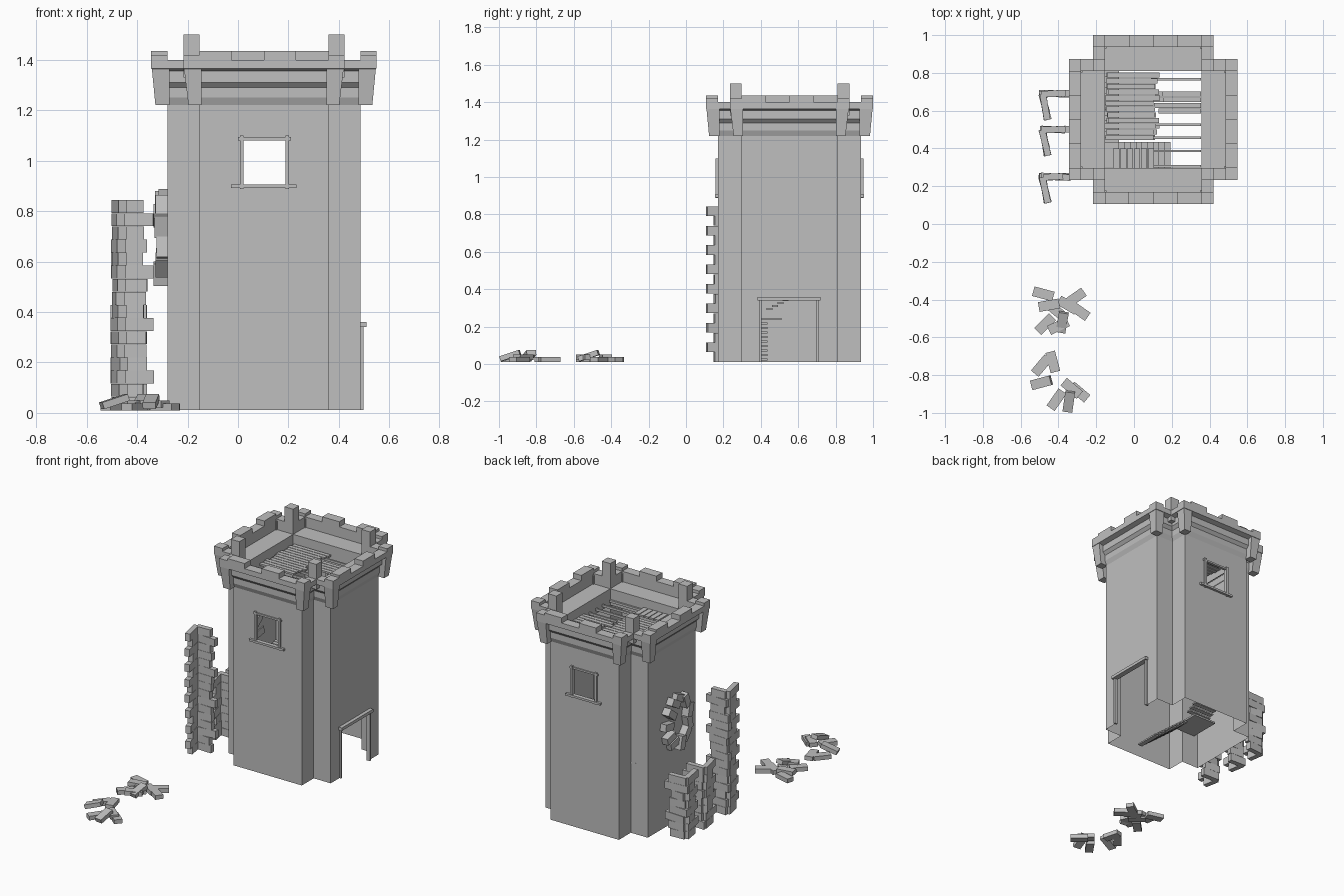
import bpy, bmesh, math, random
from mathutils import Matrix, Vector

random.seed(4)
if "Cube" in bpy.data.objects:
    bpy.data.objects.remove(bpy.data.objects["Cube"])

stone = bpy.data.materials.new("grey_stone")
stone.use_nodes = True
GREY = (0.52, 0.52, 0.52, 1)
stone.diffuse_color = GREY
stone.node_tree.nodes["Principled BSDF"].inputs["Base Color"].default_value = GREY

CENTRE = Matrix.Translation((0.1025, 0.5535, 0))
A, B, LIP = 0.383, 0.256, 0.0635      # arm reach, arm half width, parapet overhang
BASE, EAVE, DECK, SILL = 0.012, 1.22, 1.33, 1.4


def finish(name, bm):
    mesh = bpy.data.meshes.new(name)
    bm.to_mesh(mesh)
    bm.free()
    mesh.materials.append(stone)
    obj = bpy.data.objects.new(name, mesh)
    bpy.context.collection.objects.link(obj)
    return obj


def turn(k):
    return CENTRE @ Matrix.Rotation(k * math.pi / 2, 4, "Z")


def face(bm, pts, mat=CENTRE):
    return bm.faces.new([bm.verts.new(mat @ Vector(p)) for p in pts])


def box(bm, x0, x1, y0, y1, z0, z1, mat=Matrix()):
    size = Matrix.Diagonal((x1 - x0, y1 - y0, z1 - z0, 1))
    mid = Matrix.Translation(((x0 + x1) / 2, (y0 + y1) / 2, (z0 + z1) / 2))
    return bmesh.ops.create_cube(bm, size=1, matrix=mat @ mid @ size)["verts"]


def brick(bm, x, y, z, length, width, height, angle=0, tilt=0):
    mat = (Matrix.Translation((x, y, z)) @ Matrix.Rotation(math.radians(angle), 4, "Z")
           @ Matrix.Rotation(math.radians(tilt), 4, "Y"))
    box(bm, -length / 2, length / 2, -width / 2, width / 2, -height / 2, height / 2, mat)


def plus(off):
    # cross-shaped plan, counter-clockwise
    a, b = A + off, B + off
    quarter = [(-b, -a), (b, -a), (b, -b)]
    return [Matrix.Rotation(k * math.pi / 2, 2) @ Vector(p) for k in range(4) for p in quarter]


# Tower walls: openings are (left, right, bottom, top) on each arm's outer face
window = (-0.08, 0.085, 0.9, 1.085)
back_window = (-0.085, 0.08, 0.9, 1.085)
door = (-0.163, 0.157, BASE, 0.345)
bm = bmesh.new()
for k, hole in enumerate((window, door, back_window, None)):
    m = turn(k)
    face(bm, [(B, -A, BASE), (B, -B, BASE), (B, -B, EAVE), (B, -A, EAVE)], m)
    face(bm, [(-B, -B, BASE), (-B, -A, BASE), (-B, -A, EAVE), (-B, -B, EAVE)], m)
    l, r, lo, hi = hole or (B, B, BASE, EAVE)
    for x0, x1, z0, z1 in ((-B, l, BASE, EAVE), (r, B, BASE, EAVE), (l, r, BASE, lo), (l, r, hi, EAVE)):
        if x1 > x0 and z1 > z0:
            face(bm, [(x0, -A, z0), (x1, -A, z0), (x1, -A, z1), (x0, -A, z1)], m)
bmesh.ops.remove_doubles(bm, verts=bm.verts, dist=0.0005)
finish("tower_walls", bm)

# Stepped cornice and parapet
profile = [(0, EAVE), (0.012, 1.25), (0.012, 1.29), (0.03, 1.31), (0.03, 1.355),
           (LIP, 1.365), (LIP, SILL), (0, SILL), (0, DECK)]
bm = bmesh.new()
rings = [[bm.verts.new(CENTRE @ Vector((*p, z))) for p in plus(off)] for off, z in profile]
for low, high in zip(rings, rings[1:]):
    for i in range(len(low)):
        j = (i + 1) % len(low)
        bm.faces.new((low[i], low[j], high[j], high[i]))
finish("cornice", bm)

# Walkway and the lining of its square opening
bm = bmesh.new()
for k in range(4):
    m = turn(k)
    face(bm, [(-B, -A, DECK), (B, -A, DECK), (B, -B, DECK), (-B, -B, DECK)], m)
    face(bm, [(B, -B, EAVE), (-B, -B, EAVE), (-B, -B, DECK), (B, -B, DECK)], m)
finish("walkway", bm)

# Battlements, corner posts and brackets
merlons, posts, brackets = bmesh.new(), bmesh.new(), bmesh.new()
for k in range(4):
    m = turn(k)
    for x in (-B, 0):
        box(merlons, x, x + B / 2, -A - LIP, -A, SILL - 0.01, 1.435, m)
    box(posts, B, B + LIP, -B - LIP, -B, DECK, 1.5, m)
    for side in (-1, 1):
        x0, x1 = sorted((side * B, side * (B + LIP)))
        box(merlons, x0, x1, -A - LIP, -A, SILL - 0.01, 1.42, m)
        x0, x1 = sorted((side * (B - 0.008), side * (B + LIP)))
        verts = box(brackets, x0, x1, -A - LIP, -A + 0.008, EAVE, 1.39, m)
        for v in verts:
            if v.co.z < 1.3:
                p = m.inverted() @ v.co
                p.x = side * min(abs(p.x), B + 0.043)
                p.y = max(p.y, -A - 0.047)
                v.co = m @ p
finish("merlons", merlons)
finish("corner_posts", posts)
finish("brackets", brackets)

# Window and door frames
for name, k, (l, r, lo, hi) in (("front_window_frame", 0, window), ("back_window_frame", 2, back_window)):
    bm, m = bmesh.new(), turn(k)
    for x in (l - 0.015, r):
        box(bm, x, x + 0.015, -A - 0.012, -A + 0.012, lo - 0.012, hi + 0.015, m)
    box(bm, l - 0.05, r + 0.045, -A - 0.016, -A + 0.012, lo - 0.008, lo + 0.006, m)
    box(bm, l - 0.022, r + 0.022, -A - 0.008, -A + 0.01, hi - 0.004, hi + 0.008, m)
    finish(name, bm)
bm, m = bmesh.new(), turn(1)
for x in (door[0], door[1] - 0.012):
    box(bm, x, x + 0.012, -A - 0.012, -A + 0.012, BASE, 0.345, m)
box(bm, door[0] - 0.008, door[1] + 0.008, -A - 0.024, -A + 0.012, 0.34, 0.36, m)
finish("door_frame", bm)

# Plank floors with broken ends over thin joists
for name, z in (("upper_floor", 1.26), ("lower_floor", 0.68)):
    bm = bmesh.new()
    for i in range(12):
        y = 0.445 + i * 0.03
        box(bm, -0.155 + random.uniform(0, 0.02), 0.11 + random.uniform(-0.01, 0.03), y, y + 0.026, z, z + 0.012)
    for i in range(6):
        x = -0.11 + i * 0.037
        box(bm, x, x + 0.032, 0.27 + random.uniform(0, 0.03), 0.4, z, z + 0.012)
    for y in (0.3, 0.38, 0.45, 0.52, 0.76):
        box(bm, 0.09, 0.355, y, y + 0.012, z - 0.015, z)
    for i in range(4):
        y = 0.585 + i * 0.03
        box(bm, 0.1 + random.uniform(0, 0.06), 0.355, y, y + 0.026, z, z + 0.012)
    finish(name, bm)

# Stairs: a flight along the front wall, a landing, a flight along the side
bm = bmesh.new()
for i in range(9):
    x, z = 0.16 - i * 0.03, 0.02 + i * 0.024
    box(bm, x, x + 0.032, 0.27, 0.435, z, z + 0.01)
box(bm, -0.25, -0.08, 0.3, 0.51, 0.235, 0.247)
for i in range(13):
    y, z = 0.43 + i * 0.029, 0.29 + i * 0.016
    box(bm, -0.25, -0.08, y, y + 0.032, z, z + 0.01)
finish("stairs", bm)

# Ruined brick corners beside the tower
for name, y, courses in (("tall_ruin", 0.25, 16), ("middle_ruin", 0.5, 8), ("rear_ruin", 0.69, 8)):
    bm = bmesh.new()
    for i in range(courses):
        z = BASE + 0.026 + i * 0.052
        right = -0.37 + (0.035 if i % 4 == 2 else random.uniform(-0.01, 0.01))
        left = -0.49 + random.uniform(-0.015, 0.015)
        brick(bm, (left + right) / 2, y, z, right - left, 0.034, 0.051, random.uniform(-4, 4))
        reach = 0.14 if i % 2 else 0.1
        brick(bm, -0.485 + reach * 0.1, y - reach / 2, z, reach, 0.034, 0.051, 102 + random.uniform(-4, 4))
    finish(name, bm)

# Loose ring of bricks on the side wall
bm = bmesh.new()
for i in range(11):
    t = i * math.tau / 11
    mat = (Matrix.Translation((-0.295, 0.52 + 0.11 * math.cos(t), 0.7 + 0.15 * math.sin(t)))
           @ Matrix.Rotation(t * 0.5 + random.uniform(-0.5, 0.5), 4, "X"))
    depth = random.uniform(0.02, 0.045)
    box(bm, -depth, 0.02, -0.045, 0.045, -0.024, 0.024, mat)
finish("wall_bricks", bm)

# Fallen bricks: x, y, angle; the last of each heap leans on the others
heaps = {
    "near_tower_rubble": [(-.48, -.37, -15), (-.31, -.39, 35), (-.45, -.43, 10), (-.29, -.46, -35),
                          (-.47, -.53, 45), (-.4, -.54, 25), (-.35, -.43, -30), (-.41, -.46, -40),
                          (-.38, -.52, 80)],
    "middle_rubble": [(-.49, -.75, 50), (-.43, -.73, 105), (-.49, -.84, 15)],
    "far_rubble": [(-.41, -.93, 55), (-.29, -.89, -40), (-.33, -.87, -40), (-.345, -.94, 82)],
}
for name, bricks in heaps.items():
    bm = bmesh.new()
    for i, (x, y, angle) in enumerate(bricks):
        leaning = i == len(bricks) - 1
        brick(bm, x, y, 0.045 if leaning else 0.024 + 0.012 * (i % 3 == 2),
              0.11, 0.052, 0.028, angle, -18 if leaning else 0)
    finish(name, bm)
